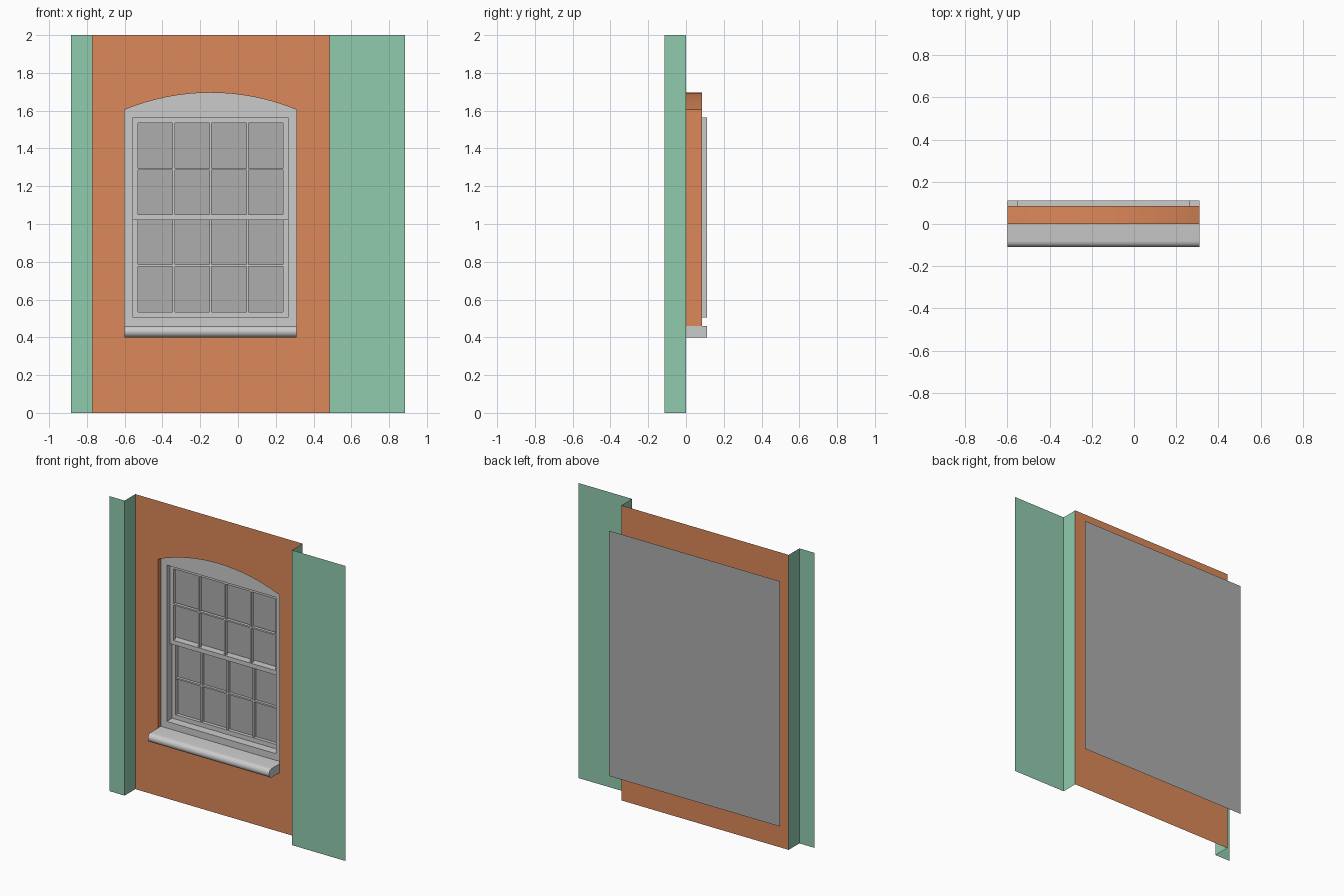
import bpy, bmesh, math

if "Cube" in bpy.data.objects:
    bpy.data.objects.remove(bpy.data.objects["Cube"])

CX = -0.145                 # window centre line
WL, WR = -0.60, 0.31        # opening sides
FL, FR, FB, FT = -0.555, 0.265, 0.505, 1.565   # sash frame
BACK = 0.111


def material(name, rgb):
    m = bpy.data.materials.new(name)
    m.diffuse_color = (*rgb, 1)
    m.use_nodes = True
    m.node_tree.nodes["Principled BSDF"].inputs["Base Color"].default_value = m.diffuse_color
    return m


BRICK = material("brick_orange", (0.72, 0.25, 0.10))
GREEN = material("panel_green", (0.28, 0.60, 0.42))
DARK = material("dark_backing", (0.42, 0.42, 0.42))


def finish(name, bm, mat=None, smooth=False):
    me = bpy.data.meshes.new(name)
    bm.to_mesh(me)
    bm.free()
    ob = bpy.data.objects.new(name, me)
    bpy.context.collection.objects.link(ob)
    if mat:
        me.materials.append(mat)
    if smooth:
        bpy.ops.object.select_all(action='DESELECT')
        ob.select_set(True)
        bpy.context.view_layer.objects.active = ob
        bpy.ops.object.shade_smooth_by_angle(angle=math.radians(35))
    return ob


def add_sheet(bm, loops, y):
    """Flat front-facing sheet; loops after the first are holes."""
    edges = []
    for loop in loops:
        vs = [bm.verts.new((x, y, z)) for x, z in loop]
        edges += [bm.edges.new((vs[i - 1], vs[i])) for i in range(len(vs))]
    res = bmesh.ops.triangle_fill(bm, edges=edges, use_beauty=True, normal=(0, -1, 0))
    for f in res["geom"]:
        if isinstance(f, bmesh.types.BMFace):
            f.normal_update()
            if f.normal.y > 0:
                f.normal_flip()


def add_walls(bm, loop, y0, y1, closed=True):
    """Walls running back from an outline, facing its inside."""
    a = [bm.verts.new((x, y0, z)) for x, z in loop]
    b = [bm.verts.new((x, y1, z)) for x, z in loop]
    n = len(loop)
    for i in range(n if closed else n - 1):
        j = (i + 1) % n
        bm.faces.new((a[i], a[j], b[j], b[i]))


def add_box(bm, x0, x1, y0, y1, z0, z1):
    vs = bmesh.ops.create_cube(bm, size=1)["verts"]
    for v in vs:
        v.co = ((x0 + x1) / 2 + v.co.x * (x1 - x0),
                (y0 + y1) / 2 + v.co.y * (y1 - y0),
                (z0 + z1) / 2 + v.co.z * (z1 - z0))


def rect(x0, x1, z0, z1):
    return [(x0, z0), (x1, z0), (x1, z1), (x0, z1)]


# Arched opening outline, counter-clockwise from the front
HALF, RISE, SPRING = (WR - WL) / 2, 0.09, 1.605
R = (HALF ** 2 + RISE ** 2) / (2 * RISE)
A = math.asin(HALF / R)
arch = [(CX + R * math.sin(A * (1 - i / 8)),
         SPRING + RISE - R + R * math.cos(A * (1 - i / 8))) for i in range(17)]
opening = [(WR, 0.46)] + arch + [(WL, 0.46)]

# Wall with arched opening, and its reveal
bm = bmesh.new()
add_sheet(bm, [rect(-0.77, 0.485, 0, 2), opening], 0)
finish("wall", bm, BRICK)
bm = bmesh.new()
add_walls(bm, opening, 0, 0.086, closed=False)
finish("wall_reveal", bm, BRICK, smooth=True)

# Stepped side panels
for name, path in (("left_side_panel", [(-0.885, -0.115), (-0.77, -0.115), (-0.77, 0)]),
                   ("right_side_panel", [(0.485, 0), (0.485, -0.115), (0.885, -0.115)])):
    bm = bmesh.new()
    lo = [bm.verts.new((x, y, 0)) for x, y in path]
    hi = [bm.verts.new((x, y, 2)) for x, y in path]
    for i in range(2):
        bm.faces.new((lo[i], lo[i + 1], hi[i + 1], hi[i]))
    finish(name, bm, GREEN)

# Window surround filling the arch, with the deep frame lining
bm = bmesh.new()
frame = rect(FL, FR, FB, FT)
add_sheet(bm, [opening, frame], 0.03)
add_walls(bm, frame, 0.03, BACK)
finish("window_surround", bm)


# Sashes: border plus glazing bars, lower one set further back
def sash(name, z0, z1, y0, y1, bar_z):
    bm = bmesh.new()
    s = 0.026
    for x0, x1 in ((FL, FL + s), (FR - s, FR)):
        add_box(bm, x0, x1, y0, y1, z0, z1)
    for za, zb in ((z0, z0 + 0.03), (z1 - 0.03, z1)):
        add_box(bm, FL + s, FR - s, y0, y1, za, zb)
    for i in (-1, 0, 1):
        x = CX + i * 0.195
        add_box(bm, x - 0.006, x + 0.006, y0 + 0.004, y1, z0 + 0.03, z1 - 0.03)
    add_box(bm, FL + s, FR - s, y0 + 0.005, y1, bar_z - 0.005, bar_z + 0.005)
    finish(name, bm)


sash("upper_sash", 1.02, FT, 0.062, 0.088, 1.29)
sash("lower_sash", FB, 1.05, 0.088, BACK, 0.78)

# Sill with rounded nose
bm = bmesh.new()
r = 0.03
prof = [(BACK, 0.40), (BACK, 0.46)]
prof += [(-0.08 - r * math.sin(t * math.pi / 10), 0.43 + r * math.cos(t * math.pi / 10))
         for t in range(11)]
f = bm.faces.new([bm.verts.new((WL, y, z)) for y, z in prof])
ext = bmesh.ops.extrude_face_region(bm, geom=[f], use_keep_orig=True)["geom"]
bmesh.ops.translate(bm, vec=(WR - WL, 0, 0),
                    verts=[v for v in ext if isinstance(v, bmesh.types.BMVert)])
bmesh.ops.recalc_face_normals(bm, faces=bm.faces)
finish("window_sill", bm, smooth=True)

# Dark backing sheet seen through the panes
bm = bmesh.new()
add_sheet(bm, [rect(-0.783, 0.498, 0.205, 1.868)], 0.113)
finish("window_backing", bm, DARK)
